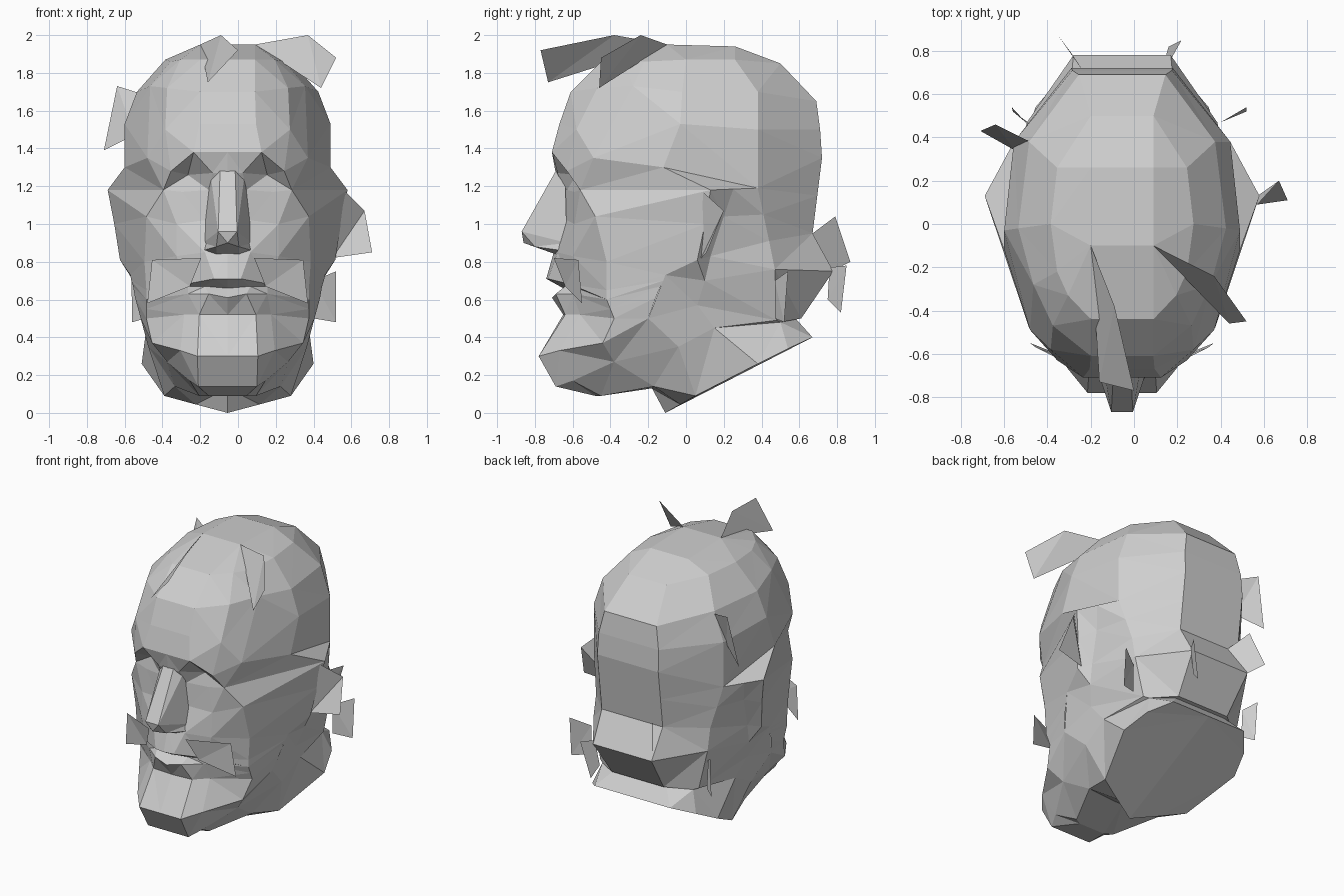
import bpy
import bmesh
from mathutils import Vector

cube = bpy.data.objects.get("Cube")
if cube:
    bpy.data.objects.remove(cube, do_unlink=True)

MIDLINE = -.055                      # the head's plane of symmetry
INSIDE = Vector((0, 0, .9))          # a point inside, used to aim faces outward

clay = bpy.data.materials.new("clay_grey")
clay.use_nodes = True
grey = (.62, .62, .62, 1)
clay.diffuse_color = grey
clay.node_tree.nodes["Principled BSDF"].inputs["Base Color"].default_value = grey


def finish(name, bm, mirrored):
    """Clean up, aim the faces outward, and link the part."""
    bmesh.ops.remove_doubles(bm, verts=bm.verts, dist=.0005)
    bmesh.ops.dissolve_degenerate(bm, edges=bm.edges, dist=.0005)
    bmesh.ops.triangulate(bm, faces=bm.faces)
    bmesh.ops.recalc_face_normals(bm, faces=bm.faces)
    bm.normal_update()
    outward = sum(f.normal.dot(f.calc_center_median() - INSIDE) * f.calc_area()
                  for f in bm.faces)
    if outward < 0:
        bmesh.ops.reverse_faces(bm, faces=bm.faces)
    mesh = bpy.data.meshes.new(name)
    bm.to_mesh(mesh)
    bm.free()
    mesh.materials.append(clay)
    part = bpy.data.objects.new(name, mesh)
    bpy.context.collection.objects.link(part)
    if mirrored:
        part.location.x = MIDLINE
        mirror = part.modifiers.new("both_sides", "MIRROR")
        mirror.merge_threshold = .001


def loft(name, rows):
    """Skin a half surface between rows of points, then mirror it."""
    bm = bmesh.new()
    grid = [[bm.verts.new(point) for point in row] for row in rows]
    for upper, lower in zip(grid, grid[1:]):
        for i in range(len(upper) - 1):
            bm.faces.new((upper[i], upper[i + 1], lower[i + 1], lower[i]))
    finish(name, bm, True)


def plate(name, points, mirrored=False):
    """A single flat or folded sheet."""
    bm = bmesh.new()
    bm.faces.new([bm.verts.new(point) for point in points])
    finish(name, bm, mirrored)


def on_midline(point):
    return (0, point[1], point[2])


def close_front(row):
    return [on_midline(row[0])] + row


def close_back(row):
    return row + [on_midline(row[-1])]


# Cranium: rings from the brow to the crown, each running front to back
crown_front = (.145, -.1, 1.95)
crown_back = (.145, .26, 1.94)
temple = (.545, -.12, 1.3)
brow_corner = (.34, -.56, 1.18)
brow = [(.18, -.71, 1.38), (.3, -.63, 1.28), brow_corner, temple]
skull_side = (.5, .38, 1.19)
skull_back = (.235, .72, 1.35)

cranium = [
    brow + [skull_side, skull_back],
    [(.15, -.67, 1.53), (.33, -.58, 1.5), (.425, -.49, 1.35),
     (.545, -.03, 1.53), (.5, .38, 1.5), (.23, .71, 1.5)],
    [(.145, -.61, 1.7), (.32, -.47, 1.72), (.41, -.28, 1.73),
     (.48, -.02, 1.7), (.43, .38, 1.7), (.2, .69, 1.65)],
    [(.145, -.44, 1.87), (.25, -.33, 1.87), (.3, -.22, 1.86),
     (.33, 0, 1.87), (.3, .26, 1.87), (.145, .5, 1.85)],
    [crown_front] * 4 + [crown_back] * 2,
]
cranium = [close_back(close_front(ring)) for ring in cranium]
cranium.append([on_midline(point) for point in cranium[-1]])
loft("cranium", cranium)

# Upper face: brow, eye sockets, cheeks and upper lip
ear_top = (.635, .13, 1.18)
ear_middle = (.6, .1, 1)
ear_lobe = (.57, .06, .81)
jaw_hinge = (.515, -.11, .73)
mouth = [(0, -.65, .66), (.12, -.64, .67), (.21, -.6, .67),
         (.43, -.42, .6), (.51, -.12, .7)]

loft("upper_face", [
    close_front(brow),
    [(0, -.69, 1.27), (.08, -.68, 1.27), (.21, -.58, 1.26), brow_corner, temple],
    [(0, -.66, 1.2), (.1, -.63, 1.18), (.24, -.59, 1.17), brow_corner, ear_top],
    [(0, -.66, 1), (.12, -.63, 1.02), (.27, -.59, 1), (.43, -.48, 1.04), ear_middle],
    [(0, -.7, .85), (.12, -.68, .85), (.27, -.6, .83), (.44, -.42, .8), ear_lobe],
    [(0, -.74, .71), (.07, -.73, .71), (.23, -.61, .68), (.43, -.42, .65), jaw_hinge],
    mouth,
])

# Lower face: lower lip, chin, jaw and throat
jaw_corner = (.42, -.04, .35)
jaw_angle = (.46, -.2, .5)
throat = (0, -.18, .13)
throat_side = (.28, -.17, .14)

loft("jaw", [
    mouth,
    [(0, -.71, .61), (.1, -.69, .63), (.21, -.6, .63),
     (.43, -.4, .55), (.5, -.135, .67)],
    [(0, -.65, .52), (.15, -.64, .52), (.23, -.56, .52),
     (.43, -.38, .5), (.49, -.16, .61)],
    [(0, -.78, .3), (.16, -.78, .3), (.25, -.67, .33),
     (.4, -.44, .37), jaw_angle],
    [(0, -.69, .14), (.155, -.69, .14), (.2, -.6, .17),
     (.32, -.38, .27), jaw_corner],
    [(0, -.48, .09), (.1, -.48, .09), (.15, -.45, .09),
     throat_side, jaw_corner],
    [throat, throat, throat, throat_side, jaw_corner],
])

# Nose: flat bridge, sloping sides and underside
loft("nose", [
    [(0, -.69, 1.28), (.04, -.69, 1.28), (.09, -.64, 1.26)],
    [(0, -.87, .96), (.05, -.87, .96), (.13, -.63, .9)],
    [(0, -.86, .9), (.06, -.8, .88), (.13, -.66, .86)],
    [(0, -.69, .84), (.06, -.69, .84), (.12, -.66, .84)],
])

# Back of the head: hollow behind the ear, then the roll of the nape
nape = [jaw_corner, (.43, .15, .45), (.35, .5, .48), (.2, .58, .5)]
loft("back_of_head", [close_back(row) for row in (
    [temple, skull_side, skull_side, skull_back],
    [ear_top, (.57, .25, 1.185), skull_side, skull_back],
    [ear_middle, (.53, .2, 1.04), (.47, .41, 1.05), (.235, .695, 1.15)],
    [ear_lobe, (.51, .13, .83), (.44, .44, .91), (.235, .67, .95)],
    [jaw_hinge, (.5, .1, .7), (.44, .47, .76), (.225, .78, .75)],
    [jaw_angle, (.46, .06, .57), (.38, .48, .49), (.2, .61, .5)],
    nape,
)])

# Neck: flared collar ending in a slanted cut
neck_rim = [(0, -.11, 0), (.17, -.03, .045), (.335, .05, .09),
            (.455, .38, .26), (.4, .54, .34), (.29, .67, .4)]
loft("neck", [close_back([throat, throat_side] + nape), close_back(neck_rim)])
plate("neck_cut", close_back(neck_rim), True)

# Mirrored sheets beside the mouth
plate("moustache", [(.14, -.7, .82), (.4, -.57, .81),
                    (.425, -.55, .58), (.2, -.64, .67)], True)

# Loose tufts, different on each side
plate("forelock", [(-.2, -.1, 1.95), (-.09, -.38, 2),
                   (0, -.77, 1.92), (-.16, -.73, 1.75)])
plate("left_top_tuft", [(.09, -.1, 1.95), (.37, -.24, 2),
                        (.52, -.45, 1.88), (.44, -.46, 1.72)])
plate("right_temple_tuft", [(-.48, .38, 1.68), (-.64, .46, 1.73),
                            (-.71, .43, 1.39), (-.55, .34, 1.47)])
plate("left_ear_tuft", [(.57, .09, 1.17), (.67, .2, 1.07),
                        (.71, .11, .85), (.5, .08, .82)])
plate("left_nape_tuft", [(.4, .47, .7), (.52, .54, .75),
                         (.52, .52, .48), (.4, .47, .5)])
plate("right_nape_tuft", [(-.5, .47, .7), (-.565, .54, .75),
                          (-.56, .52, .48), (-.49, .47, .5)])
plate("right_back_tuft", [(-.28, .77, .75), (-.21, .67, .95),
                          (-.29, .79, 1.04), (-.35, .87, .8)])
plate("left_back_tuft", [(.17, .76, .77), (.22, .85, .78),
                         (.16, .82, .53), (.14, .75, .6)])
